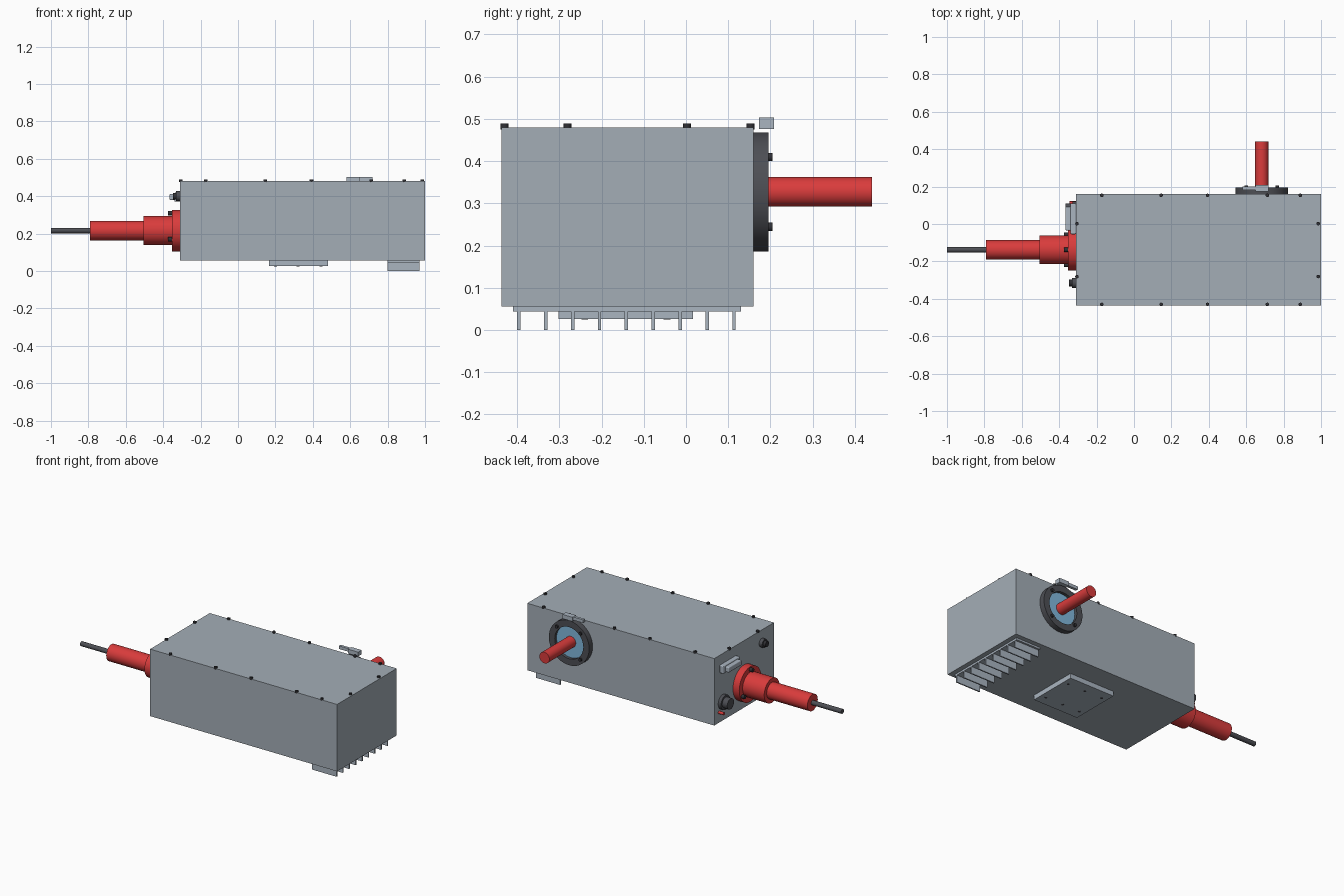
import bpy, math
from mathutils import Vector

if "Cube" in bpy.data.objects:
    bpy.data.objects.remove(bpy.data.objects["Cube"])


def material(name, rgb):
    m = bpy.data.materials.new(name)
    m.use_nodes = True
    colour = (*rgb, 1)
    m.diffuse_color = colour
    m.node_tree.nodes["Principled BSDF"].inputs["Base Color"].default_value = colour
    return m


GREY = material("painted grey", (0.37, 0.42, 0.47))
STEEL = material("light steel", (0.40, 0.46, 0.53))
RED = material("red", (0.70, 0.045, 0.045))
DARK = material("dark grey", (0.075, 0.078, 0.09))
BLACK = material("black", (0.03, 0.03, 0.035))
BLUE = material("window blue", (0.22, 0.48, 0.72))


def box(name, mat, xs, ys, zs, bevel=0):
    low, high = Vector((xs[0], ys[0], zs[0])), Vector((xs[1], ys[1], zs[1]))
    bpy.ops.mesh.primitive_cube_add(size=1, location=(low + high) / 2)
    o = bpy.context.object
    o.name = name
    o.scale = high - low
    bpy.ops.object.transform_apply(location=False, rotation=False, scale=True)
    o.data.materials.append(mat)
    if bevel:
        mod = o.modifiers.new("rounded edges", "BEVEL")
        mod.width = bevel
        mod.segments = 3
    return o


def rod(name, mat, start, axis, length, radius, sides=48):
    """Cylinder from a start point along a direction."""
    d = Vector(axis)
    bpy.ops.mesh.primitive_cylinder_add(
        vertices=sides, radius=radius, depth=length,
        location=Vector(start) + d * length / 2,
        rotation=d.to_track_quat("Z", "Y").to_euler())
    o = bpy.context.object
    o.name = name
    o.data.materials.append(mat)
    bpy.ops.object.shade_smooth_by_angle(angle=math.radians(35))
    return o


def ring(name, mat, centre, inner, outer, depth, sides=64):
    """Flat ring that extends towards the back."""
    verts, faces = [], []
    section = [(inner, 0), (outer, 0), (outer, depth), (inner, depth)]
    for i in range(sides):
        a = math.tau * i / sides
        verts += [(r * math.cos(a), y, r * math.sin(a)) for r, y in section]
        for k in range(4):
            n = (i + 1) % sides
            faces.append((4 * i + k, 4 * i + (k + 1) % 4,
                          4 * n + (k + 1) % 4, 4 * n + k))
    me = bpy.data.meshes.new(name)
    me.from_pydata(verts, [], faces)
    o = bpy.data.objects.new(name, me)
    o.location = centre
    bpy.context.collection.objects.link(o)
    me.materials.append(mat)
    bpy.context.view_layer.objects.active = o
    bpy.ops.object.select_all(action="DESELECT")
    o.select_set(True)
    bpy.ops.object.mode_set(mode="EDIT")
    bpy.ops.mesh.select_all(action="SELECT")
    bpy.ops.mesh.normals_make_consistent(inside=False)
    bpy.ops.object.mode_set(mode="OBJECT")
    bpy.ops.object.shade_smooth_by_angle(angle=math.radians(35))
    return o


LEFT, BACK, UP, DOWN = (-1, 0, 0), (0, 1, 0), (0, 0, 1), (0, 0, -1)
SIDE = -0.31   # end panel of the housing
REAR = 0.16    # rear panel of the housing

# Housing with lid screws round the edge
box("housing", GREY, (SIDE, 1), (-0.437, REAR), (0.056, 0.48))
lid = [(x, y) for x in (-0.172, 0.145, 0.393, 0.713, 0.889) for y in (-0.43, 0.153)]
lid += [(x, y) for x in (-0.305, 0.985) for y in (-0.281, 0.002)]
for x, y in lid:
    rod("lid_screw", BLACK, (x, y, 0.475), UP, 0.014, 0.0095, 16)

# Finned heat sink under one end
box("heat_sink_base", STEEL, (0.8, 0.97), (-0.41, 0.13), (0.044, 0.058))
for i in range(9):
    y = -0.396 + i * 0.0637
    box("heat_sink_fin", STEEL, (0.8, 0.97), (y - 0.004, y + 0.004), (0, 0.046))

# Mounting plate with its holes
box("mounting_plate", STEEL, (0.165, 0.48), (-0.302, 0.017), (0.026, 0.058))
for x in (0.2, 0.322, 0.445):
    for y in (-0.24, -0.045):
        rod("mounting_hole", DARK, (x, y, 0.027), DOWN, 0.002, 0.008, 16)

# Rear window, clamp ring and rod
PORT_X, PORT_Z = 0.683, 0.327
ring("window_ring", DARK, (PORT_X, REAR, PORT_Z), 0.1, 0.141, 0.035)
rod("window", BLUE, (PORT_X, REAR - 0.01, PORT_Z), BACK, 0.027, 0.101, 64)
rod("rear_rod", RED, (PORT_X, REAR, PORT_Z), BACK, 0.281, 0.035)
for i in range(4):
    a = math.pi / 4 + i * math.pi / 2
    rod("ring_screw", BLACK, (PORT_X + 0.117 * math.cos(a), REAR + 0.03,
        PORT_Z + 0.117 * math.sin(a)), BACK, 0.015, 0.01, 16)

# Small sensor above the ring
box("sensor_block", STEEL, (0.65, 0.72), (0.173, 0.208), (0.476, 0.503))
box("sensor_arm", STEEL, (0.58, 0.65), (0.183, 0.2), (0.482, 0.502))

# Stepped barrel on the end panel
GUN_Y, GUN_Z = -0.138, 0.216
for name, mat, x0, x1, r in (
        ("barrel_flange", RED, SIDE, -0.354, 0.111),
        ("barrel_body", RED, -0.35, -0.505, 0.077),
        ("barrel_tube", RED, -0.5, -0.79, 0.052),
        ("cable", DARK, -0.785, -1, 0.0145)):
    rod(name, mat, (x0, GUN_Y, GUN_Z), LEFT, x0 - x1, r)
for i in range(3):
    a = math.pi / 2 + i * math.tau / 3
    rod("flange_screw", BLACK, (-0.35, GUN_Y + 0.093 * math.cos(a),
        GUN_Z + 0.093 * math.sin(a)), LEFT, 0.024, 0.012, 16)

# Flat multi-pin connector
box("connector_plate", STEEL, (-0.34, SIDE), (-0.055, 0.11), (0.37, 0.42), 0.006)
box("connector_plug", STEEL, (-0.366, -0.335), (-0.035, 0.093), (0.378, 0.412), 0.006)

# Round connectors and the small red pin
rod("round_connector_base", DARK, (SIDE, -0.315, 0.4), LEFT, 0.022, 0.027)
rod("round_connector", BLACK, (SIDE, -0.315, 0.4), LEFT, 0.038, 0.018)
rod("power_socket_base", DARK, (SIDE, 0.075, 0.175), LEFT, 0.02, 0.046)
rod("power_socket", DARK, (SIDE, 0.075, 0.175), LEFT, 0.055, 0.034)
rod("indicator_pin", RED, (SIDE, 0.113, 0.122), LEFT, 0.036, 0.009, 16)
